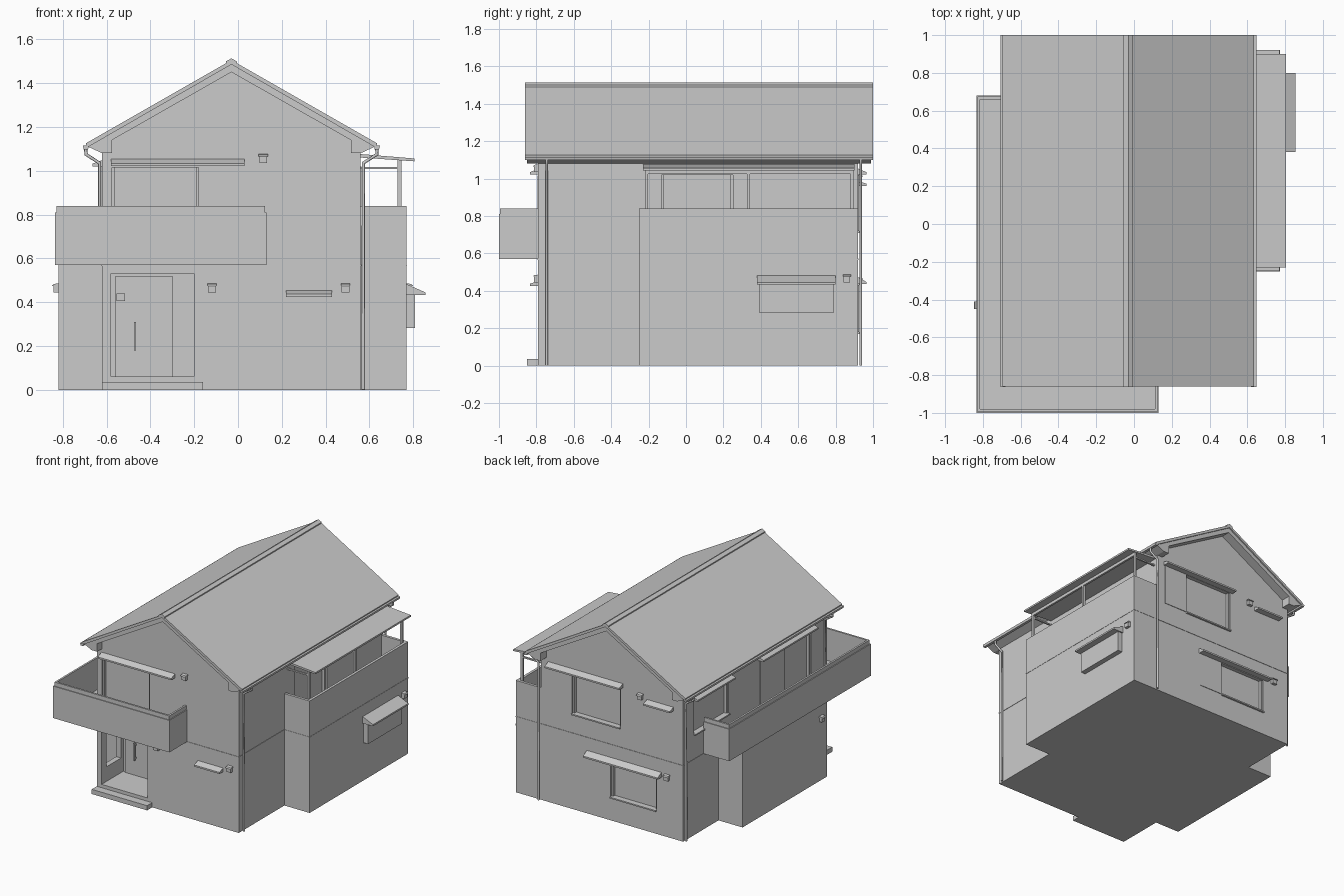
import bpy, bmesh
from mathutils import Vector

if "Cube" in bpy.data.objects:
    bpy.data.objects.remove(bpy.data.objects["Cube"])

MAT = bpy.data.materials.new("pale_grey")
MAT.diffuse_color = (0.6, 0.6, 0.6, 1)
MAT.use_nodes = True
MAT.node_tree.nodes["Principled BSDF"].inputs["Base Color"].default_value = MAT.diffuse_color
CX = -0.03                                   # ridge line
FRONT, BACK, LEFT, RIGHT, BAY = -0.79, 0.92, -0.62, 0.56, 0.77


def finish(name, bm):
    bmesh.ops.recalc_face_normals(bm, faces=bm.faces)
    me = bpy.data.meshes.new(name)
    bm.to_mesh(me)
    bm.free()
    me.materials.append(MAT)
    ob = bpy.data.objects.new(name, me)
    bpy.context.collection.objects.link(ob)
    return ob


def add_prism(bm, ring0, ring1):
    a = [bm.verts.new(p) for p in ring0]
    b = [bm.verts.new(p) for p in ring1]
    bm.faces.new(a)
    bm.faces.new(b[::-1])
    for i in range(len(a)):
        j = (i + 1) % len(a)
        bm.faces.new((a[i], a[j], b[j], b[i]))


def add_box(bm, x0, x1, y0, y1, z0, z1):
    r = [(x0, y0), (x1, y0), (x1, y1), (x0, y1)]
    add_prism(bm, [(x, y, z0) for x, y in r], [(x, y, z1) for x, y in r])


def boxes(name, *dims):
    bm = bmesh.new()
    for d in dims:
        add_box(bm, *d)
    return finish(name, bm)


def extrude_y(name, pts, y0, y1, mirror=False):
    """Extrude an x-z profile along y, optionally mirrored over the ridge line."""
    bm = bmesh.new()
    sides = [pts, [(2 * CX - x, z) for x, z in pts]] if mirror else [pts]
    for s in sides:
        add_prism(bm, [(x, y0, z) for x, z in s], [(x, y1, z) for x, z in s])
    return finish(name, bm)


# wall-local coordinates: u along the wall, d outward
WALLS = {
    "front": lambda u, d, z: (u, FRONT - d, z),
    "back": lambda u, d, z: (u, BACK + d, z),
    "left": lambda u, d, z: (LEFT - d, u, z),
    "right": lambda u, d, z: (RIGHT + d, u, z),
    "bay": lambda u, d, z: (BAY + d, u, z),
    "annex": lambda u, d, z: (-0.82 - d, u, z),
}


def on_wall(bm, wall, u0, u1, prof):
    f = WALLS[wall]
    add_prism(bm, [f(u0, d, z) for d, z in prof], [f(u1, d, z) for d, z in prof])


def rect(d0, d1, z0, z1):
    return [(d0, z0), (d1, z0), (d1, z1), (d0, z1)]


def awning(wall, u0, u1, z0, z1, depth=0.045):
    bm = bmesh.new()
    on_wall(bm, wall, u0, u1, [(-0.005, z0), (depth, z0), (depth, z0 + 0.012), (-0.005, z1)])
    finish(wall + "_awning", bm)


def vent(wall, u, z):
    bm = bmesh.new()
    on_wall(bm, wall, u - 0.018, u + 0.018, rect(-0.005, 0.022, z - 0.02, z + 0.012))
    on_wall(bm, wall, u - 0.021, u + 0.021,
            [(-0.005, z + 0.012), (0.028, z + 0.01), (0.022, z + 0.018), (-0.005, z + 0.022)])
    finish(wall + "_vent", bm)


cut = bmesh.new()


def window(wall, u0, u1, z0, z1, panel=None, sill=True):
    """Recessed pane, flush sliding panel beside it and a sill."""
    on_wall(cut, wall, u0, u1, rect(-0.03, 0.05, z0, z1))
    bm = bmesh.new()
    if panel:
        on_wall(bm, wall, panel[0], panel[1], rect(-0.005, 0.004, z0, z1))
    if sill:
        on_wall(bm, wall, u0, u1, rect(-0.03, 0.014, z0 - 0.01, z0))
    for u in (u0, u1 - 0.012):
        on_wall(bm, wall, u, u + 0.012, rect(-0.031, -0.01, z0, z1))
    finish(wall + "_window", bm)


# main walls with gable
walls = extrude_y("house_walls", [(LEFT, 0), (RIGHT, 0), (RIGHT, 1.13), (CX, 1.47), (LEFT, 1.13)],
                  FRONT, BACK)
boxes("storey_belt", (LEFT - .003, RIGHT + .003, FRONT - .003, BACK + .003, .565, .572))

# windows, awnings and vents on each wall
window("front", -0.575, -0.18, 0.6, 1.015, (-0.18, 0.01), sill=False)
window("back", -0.10, 0.30, 0.72, 1.02, (0.30, 0.49))
window("back", -0.40, -0.02, 0.18, 0.43, (-0.02, 0.17))
window("left", 0.38, 0.79, 0.76, 1.02)
window("left", -0.60, -0.28, 0.6, 1.02, (-0.28, 0.01), sill=False)
window("right", -0.13, 0.25, 0.6, 1.02, (0.25, 0.44), sill=False)
for a in [("front", -0.58, 0.03, 1.022, 1.055), ("front", 0.22, 0.43, 0.425, 0.455),
          ("back", -0.12, 0.50, 1.022, 1.055), ("back", -0.44, 0.18, 0.435, 0.475),
          ("back", -0.54, -0.32, 0.96, 0.99), ("left", 0.36, 0.81, 1.02, 1.05),
          ("left", -0.62, 0.03, 1.02, 1.05), ("bay", 0.38, 0.80, 0.433, 0.485, 0.085)]:
    awning(*a)
for v in [("front", 0.115, 1.055), ("front", -0.118, 0.465), ("front", 0.49, 0.465),
          ("back", -0.27, 1.0), ("back", -0.49, 0.45), ("bay", 0.86, 0.465),
          ("annex", -0.43, 0.465)]:
    vent(*v)

# recessed entrance porch with side opening, cut together with the windows
add_box(cut, -0.58, -0.20, -0.9, -0.53, 0.06, 0.53)
side_cut = boxes("porch_side_cutter", (-0.7, -0.5, -0.73, -0.56, 0.17, 0.48))
cutter = finish("wall_cutter", cut)
for c in (cutter, side_cut):
    c.hide_render = True
    c.hide_viewport = True
    m = walls.modifiers.new("openings", "BOOLEAN")
    m.operation, m.solver, m.object = "DIFFERENCE", "EXACT", c

boxes("porch_step", (-0.62, -0.16, -0.85, -0.78, 0, 0.035))
boxes("front_door", (-0.56, -0.30, -0.54, -0.522 - 0.015, 0.06, 0.52))
boxes("door_handle", (-0.475, -0.465, -0.565, -0.55, 0.18, 0.31),
      (-0.475, -0.465, -0.56, -0.53, 0.19, 0.20), (-0.475, -0.465, -0.56, -0.53, 0.29, 0.30))
boxes("entry_lamp", (-0.555, -0.515, -0.56, -0.53, 0.405, 0.44))

# left ground-floor annex
boxes("left_annex", (-0.82, LEFT + .01, -0.5, 0.5, 0, 0.575))

# right annex, its parapet and the box window below the awning
boxes("right_annex", (RIGHT - .01, BAY, -0.25, BACK, 0, 0.6))
boxes("right_belt", (RIGHT, BAY + .002, -0.252, BACK + .002, .565, .571))
boxes("right_parapet", (BAY - .02, BAY, -0.25, BACK, 0.6, 0.84),
      (RIGHT, BAY - .02, -0.25, -0.23, 0.6, 0.84), (RIGHT, BAY - .02, BACK - .02, BACK, 0.6, 0.84))
boxes("box_window", (BAY - .005, 0.808, 0.39, 0.79, 0.283, 0.435))

# right balcony canopy on posts
extrude_y("canopy", [(0.56, 1.06), (0.805, 1.043), (0.805, 1.056), (0.56, 1.076)], -0.23, 0.90)
boxes("canopy_posts", *[(0.728, 0.745, y, y + .017, 0.6, 1.052) for y in (-0.22, 0.325, 0.88)])
boxes("canopy_beams", (0.73, 0.745, -0.22, 0.895, 1.025, 1.05),
      (RIGHT, 0.74, -0.218, -0.205, 1.008, 1.018), (RIGHT, 0.74, 0.88, 0.893, 1.008, 1.018))

# L-shaped balcony: floor, parapet and coping
XO, YO, XE, YE, T = -0.835, -1.0, 0.13, 0.68, 0.02
boxes("balcony_floor", (XO, XE, YO, FRONT + .01, 0.57, 0.6),
      (XO, LEFT + .01, FRONT, YE, 0.57, 0.6))


def parapet(name, i, t, z0, z1):
    x, y, e, b = XO + i, YO + i, XE - i, YE - i
    boxes(name, (x, e, y, y + t, z0, z1), (x, x + t, y + t, b, z0, z1),
          (e - t, e, y + t, FRONT, z0, z1), (x + t, LEFT, b - t, b, z0, z1))


parapet("balcony_parapet", 0, T, 0.6, 0.81)
parapet("balcony_coping", 0.006, T - 0.006, 0.81, 0.84)

# roof: tiled slabs, boxed eaves and barge boards, ridge cap
extrude_y("roof_slabs", [(CX, 1.505), (-0.695, 1.125), (-0.690, 1.105), (CX, 1.485)],
          -0.86, 1.0, True)
extrude_y("eaves", [(CX, 1.487), (-0.685, 1.11), (-0.62, 1.08), (-0.575, 1.08), (-0.575, 1.14),
                    (CX, 1.45)], -0.85, 0.99, True)
extrude_y("ridge_cap", [(CX - .025, 1.488), (CX + .025, 1.488), (CX + .025, 1.499), (CX, 1.513),
                        (CX - .025, 1.499)], -0.862, 1.0)
extrude_y("gutters", [(-0.708, 1.115), (-0.704, 1.098), (-0.684, 1.098), (-0.680, 1.115)],
          -0.862, 1.0, True)


def downpipe(name, pts):
    cu = bpy.data.curves.new(name, "CURVE")
    cu.dimensions, cu.bevel_depth, cu.bevel_resolution = "3D", 0.008, 1
    cu.use_fill_caps = True
    sp = cu.splines.new("POLY")
    sp.points.add(len(pts) - 1)
    for p, c in zip(sp.points, pts):
        p.co = (*c, 1)
    cu.materials.append(MAT)
    bpy.context.collection.objects.link(bpy.data.objects.new(name, cu))


# downpipes at the four corners, swan-necked from the gutters
for name, s, y, yb, bottom in [("pipe_front_right", 1, -0.745, -0.745, 0),
                               ("pipe_back_right", 1, 0.935, 0.935, 0),
                               ("pipe_front_left", -1, -0.745, -0.745, 0.6),
                               ("pipe_back_left", -1, 0.9, 0.9, 0)]:
    downpipe(name, [(CX + s * 0.664, y, 1.10), (CX + s * 0.664, y, 1.075),
                    (CX + s * 0.602, yb, 1.035), (CX + s * 0.602, yb, bottom + 0.001)])
